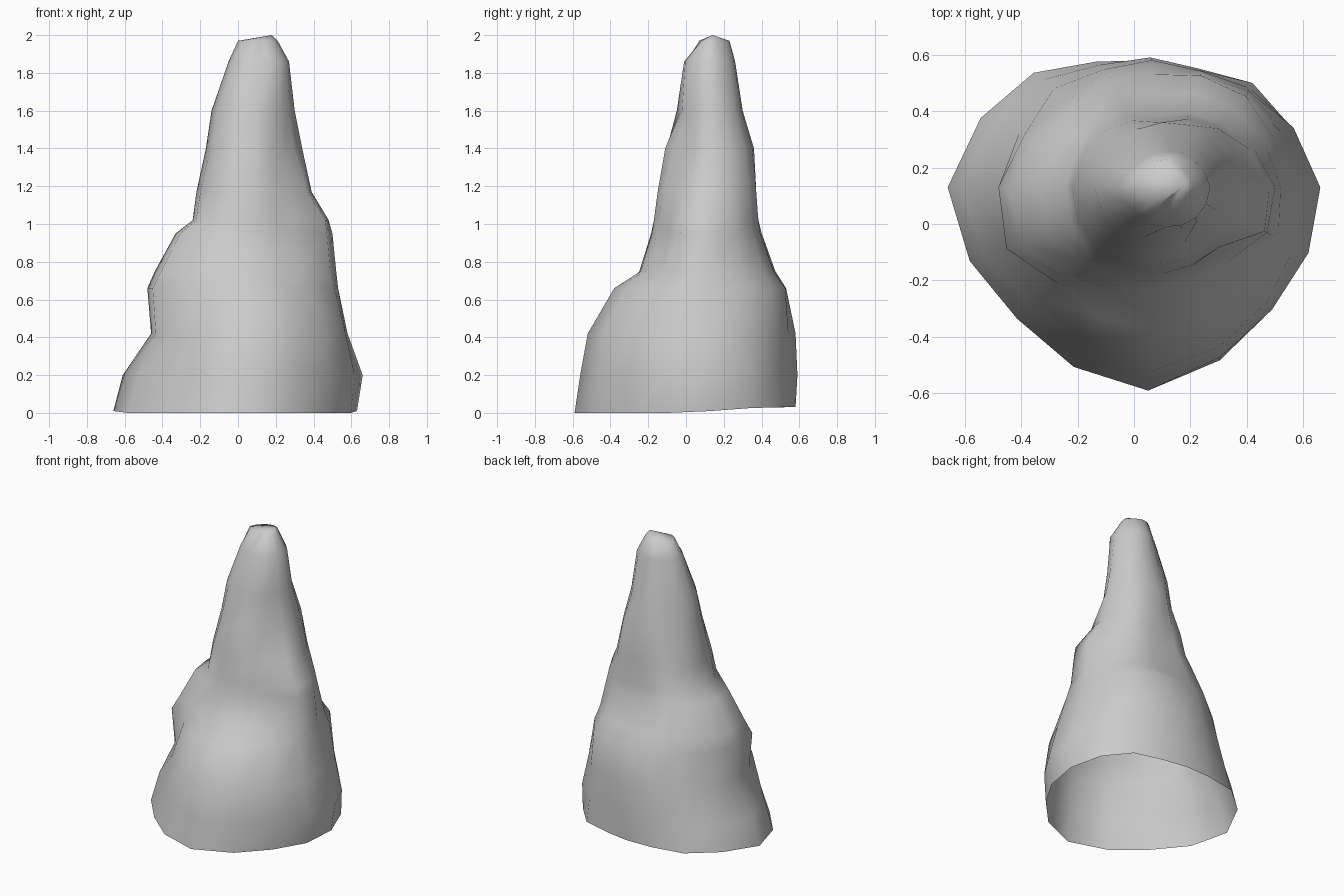
import bpy
import bmesh
import math
from mathutils import Vector

default_cube = bpy.data.objects.get("Cube")
if default_cube:
    bpy.data.objects.remove(default_cube, do_unlink=True)

SIDES = 16

# Height of each ring, then its reach in hundredths towards
# east, north-east, north, north-west, west, south-west, south, south-east
RINGS = [
    (0, 63, 65, 58, 63, 66, 53, 59, 55),
    (20, 66, 63, 59, 59, 61, 47, 56, 56),
    (42, 58, 62, 58, 54, 46, 42, 52, 53),
    (66, 53, 60, 53, 48, 48, 34, 38, 41),
    (75, 52, 54, 46, 45, 44, 30, 24, 33),
    (95, 50, 47, 38, 37, 33, 22, 18, 27),
    (102, 48, 46, 37, 34, 24, 19, 17, 27),
    (117, 39, 45, 36, 31, 22, 16, 15, 23),
    (140, 34, 41, 36, 24, 17, 10, 11, 16),
    (160, 30, 35, 30, 21, 14, 6, 3, 15),
    (186, 27, 31, 26, 14, 5, -3, 1, 14),
    (197, 21, 26, 23, 11, 0, -9, -9, 6),
]

# Sides between the main directions
NORTH_NORTH_EAST, NORTH_NORTH_WEST = 3, 5
WEST_SOUTH_WEST, EAST_SOUTH_EAST = 9, 15

# Knobs and flats: how far a side moves out at each ring height
NUDGES = {
    NORTH_NORTH_EAST: {0: -3, 20: -3, 42: -2},
    NORTH_NORTH_WEST: {0: -3, 20: -3, 42: -2},
    WEST_SOUTH_WEST: {66: 5, 75: 4, 95: 3},
    EAST_SOUTH_EAST: {66: 2, 75: 4, 95: 6, 102: 6, 117: 2},
}


def make_material(name, colour):
    material = bpy.data.materials.new(name)
    material.use_nodes = True
    material.diffuse_color = colour
    shader = next(n for n in material.node_tree.nodes if n.type == "BSDF_PRINCIPLED")
    shader.inputs["Base Color"].default_value = colour
    shader.inputs["Roughness"].default_value = 0.9
    return material


def direction(index, count):
    angle = math.tau * index / count
    return Vector((math.cos(angle), math.sin(angle), 0))


def ring_points(height, reach):
    """Turn the reaches into a closed outline around a slightly leaning axis."""
    centre = Vector((5 + height * 0.035, 13, 0))
    count = len(reach)
    radii = [r - centre.dot(direction(i, count)) for i, r in enumerate(reach)]
    points = []
    for i in range(SIDES):
        # Odd sides lie halfway between two given reaches, plus any nudge
        radius = (radii[i // 2] + radii[(i + 1) // 2 % count]) / 2
        radius += NUDGES.get(i, {}).get(height, 0)
        point = centre + direction(i, SIDES) * radius
        point.z = height
        points.append(point / 100)
    return points


def build_spire():
    bm = bmesh.new()
    loops = []
    for height, *reach in RINGS:
        loops.append([bm.verts.new(p) for p in ring_points(height, reach)])

    # The foot lifts slightly at the back
    for vert in loops[0]:
        vert.co.z = 0.03 * min(max(vert.co.y / 0.4, 0), 1)

    # Side walls; the underside stays open
    for lower, upper in zip(loops, loops[1:]):
        for i in range(SIDES):
            j = (i + 1) % SIDES
            bm.faces.new((lower[i], lower[j], upper[j], upper[i]))

    # Blunt tip
    tip = bm.verts.new((0.18, 0.14, 2))
    for i in range(SIDES):
        bm.faces.new((loops[-1][i], loops[-1][(i + 1) % SIDES], tip))

    for face in bm.faces:
        face.smooth = True
    mesh = bpy.data.meshes.new("rock_spire")
    bm.to_mesh(mesh)
    bm.free()
    spire = bpy.data.objects.new("rock_spire", mesh)
    bpy.context.collection.objects.link(spire)
    return spire


spire = build_spire()
spire.data.materials.append(make_material("stone grey", (0.6, 0.6, 0.6, 1)))
